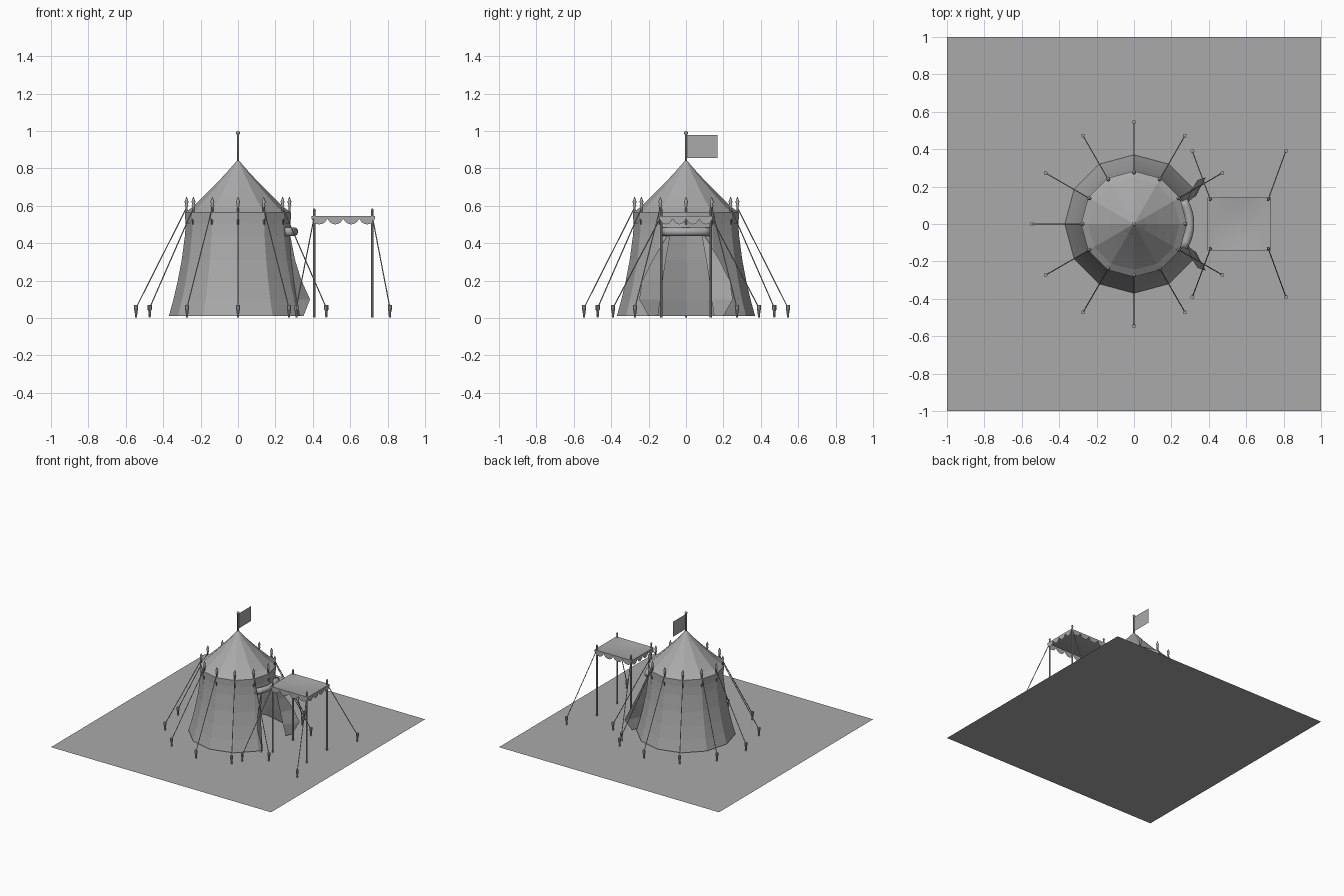
import bpy, bmesh, math
from mathutils import Vector

cube = bpy.data.objects.get("Cube")
if cube:
    bpy.data.objects.remove(cube)

grey = bpy.data.materials.new("canvas_grey")
grey.use_nodes = True
COLOR = (0.4, 0.4, 0.4, 1)
grey.diffuse_color = COLOR
grey.node_tree.nodes["Principled BSDF"].inputs["Base Color"].default_value = COLOR

SIDES = 12
STEP = math.tau / SIDES


def finish(name, bm, smooth=False):
    me = bpy.data.meshes.new(name)
    bm.to_mesh(me)
    bm.free()
    me.materials.append(grey)
    for p in me.polygons:
        p.use_smooth = smooth
    ob = bpy.data.objects.new(name, me)
    bpy.context.collection.objects.link(ob)
    return ob


def polar(r, a, z):
    return Vector((r * math.cos(a), r * math.sin(a), z))


def grid(bm, rows, closed=False):
    """Skin rows of points with quads."""
    vs = [[bm.verts.new(p) for p in row] for row in rows]
    for a, b in zip(vs, vs[1:]):
        n = len(a)
        for i in range(n if closed else n - 1):
            j = (i + 1) % n
            bm.faces.new((a[i], a[j], b[j], b[i]))
    return vs


def rod(bm, path, radii, sides=6):
    """Sweep round sections along a path and cap the ends."""
    path = [Vector(p) for p in path]
    rows = []
    for i, p in enumerate(path):
        d = path[min(i + 1, len(path) - 1)] - path[max(i - 1, 0)]
        q = d.to_track_quat('Z', 'Y')
        r = radii[i] if isinstance(radii, (list, tuple)) else radii
        rows.append([p + q @ polar(r, math.tau * k / sides, 0) for k in range(sides)])
    vs = grid(bm, rows, True)
    bm.faces.new(vs[0][::-1])
    bm.faces.new(vs[-1])


def turned(bm, x, y, profile, sides=8):
    """Upright turned piece from (radius, height) pairs."""
    rod(bm, [(x, y, z) for r, z in profile], [r for r, z in profile], sides)


def scallop_strip(bm, a, b, top, short, deep, count):
    """Hanging strip between two points with a scalloped lower edge."""
    n = count * 6
    upper, lower = [], []
    for i in range(n + 1):
        p = a.lerp(b, i / n)
        hang = short + (deep - short) * abs(math.sin(math.pi * count * i / n)) ** 0.6
        upper.append((p.x, p.y, top))
        lower.append((p.x, p.y, top - hang))
    grid(bm, [lower, upper])


# Ground sheet
bm = bmesh.new()
bmesh.ops.create_grid(bm, x_segments=1, y_segments=1, size=1)
finish("ground", bm)

# Flared wall, open in the two panels facing +x
wall = [(0.37, 0.01), (0.345, 0.1), (0.322, 0.2), (0.301, 0.31),
        (0.284, 0.44), (0.275, 0.565)]
bm = bmesh.new()
grid(bm, [[polar(r, STEP * k, z) for k in range(1, SIDES)] for r, z in wall])
grid(bm, [[polar(r, STEP * k, z) for k in (-1, 0, 1)] for r, z in wall[-2:]])
finish("tent_wall", bm)

# Roof
roof = [(0.283, 0.565), (0.245, 0.592), (0.19, 0.645), (0.135, 0.7), (0.065, 0.773)]
bm = bmesh.new()
rows = grid(bm, [[polar(r, STEP * k, z) for k in range(SIDES)] for r, z in roof], True)
apex = bm.verts.new((0, 0, 0.848))
for k in range(SIDES):
    bm.faces.new((rows[-1][k], rows[-1][(k + 1) % SIDES], apex))
finish("tent_roof", bm)

# Scalloped valance around the eaves
bm = bmesh.new()
for k in range(SIDES):
    scallop_strip(bm, polar(0.283, STEP * k, 0), polar(0.283, STEP * (k + 1), 0),
                  0.565, 0.035, 0.062, 1)
finish("tent_valance", bm)

# Door flaps, folded outward on each side
inner = [(0.33, 0.15), (0.313, 0.138), (0.298, 0.125), (0.285, 0.108), (0.275, 0.085)]
outer = [(0.35, 0.2), (0.385, 0.25), (0.34, 0.235), (0.305, 0.18), (0.28, 0.1)]
for side, label in ((1, "left"), (-1, "right")):
    bm = bmesh.new()
    rows = []
    for (r, z), (ix, iy), (ox, oy) in zip(wall, inner, outer):
        h = polar(r, STEP, z)
        rows.append([(h.x, side * h.y, z), (ix, side * iy, z), (ox, side * oy, z)])
    grid(bm, rows)
    finish("door_flap_" + label, bm)

# Rolled-up door cloth
bm = bmesh.new()
roll = []
for i in range(9):
    t = i / 4 - 1
    roll.append((0.298 - 0.035 * t * t, 0.125 * t, 0.462))
rod(bm, roll, 0.024, 10)
roller = finish("door_roll", bm, True)

# Eave posts with spear tips
bm = bmesh.new()
tip = [(0.006, 0.5), (0.006, 0.595), (0.011, 0.6), (0.006, 0.608),
       (0.011, 0.622), (0.001, 0.648)]
for k in range(SIDES):
    p = polar(0.275, STEP * k, 0)
    turned(bm, p.x, p.y, tip)
finish("eave_posts", bm, True)

# Guy ropes: pairs of upper anchor and peg position
lines = [(polar(0.275, STEP * k, 0.59), polar(0.545, STEP * k, 0.055))
         for k in range(1, SIDES)]
posts = [(x, y) for x in (0.408, 0.718) for y in (-0.132, 0.132)]
for x, y in posts:
    px = 0.312 if x < 0.5 else 0.812
    lines.append((Vector((x, y, 0.545)), Vector((px, math.copysign(0.39, y), 0.055))))
ropes, pegs = bmesh.new(), bmesh.new()
for a, b in lines:
    rod(ropes, [a, b], 0.003, 5)
    turned(pegs, b.x, b.y, [(0.005, 0.002), (0.008, 0.04), (0.011, 0.045), (0.011, 0.07)])
finish("guy_ropes", ropes)
finish("ground_pegs", pegs)

# Flagpole with ball, and flag
bm = bmesh.new()
turned(bm, 0, 0, [(0.006, 0.8), (0.006, 0.982), (0.01, 0.986), (0.011, 0.991),
                  (0.008, 0.997), (0.002, 1.0)])
finish("flagpole", bm, True)
bm = bmesh.new()
grid(bm, [[(0, 0.004, z), (0, 0.168, z)] for z in (0.857, 0.98)])
finish("flag", bm)

# Porch canopy: sagging cloth with scalloped edges
X0, X1, Y, TOP = 0.393, 0.733, 0.142, 0.545
bm = bmesh.new()
N = 8
rows = []
for j in range(N + 1):
    v = 2 * j / N - 1
    row = []
    for i in range(N + 1):
        u = 2 * i / N - 1
        sag = 0.012 * (1 - u * u) * (1 - v * v)
        row.append((X0 + (X1 - X0) * i / N, Y * v, TOP - sag))
    rows.append(row)
grid(bm, rows)
finish("porch_canopy", bm, True)

bm = bmesh.new()
corners = [Vector(c) for c in ((X0, -Y, 0), (X1, -Y, 0), (X1, Y, 0), (X0, Y, 0))]
for i in range(4):
    scallop_strip(bm, corners[i], corners[(i + 1) % 4], TOP, 0.014, 0.044, 4)
finish("porch_valance", bm)

# Porch posts
bm = bmesh.new()
for x, y in posts:
    turned(bm, x, y, [(0.007, 0.002), (0.007, 0.57), (0.008, 0.575), (0.004, 0.585)])
finish("porch_posts", bm)
